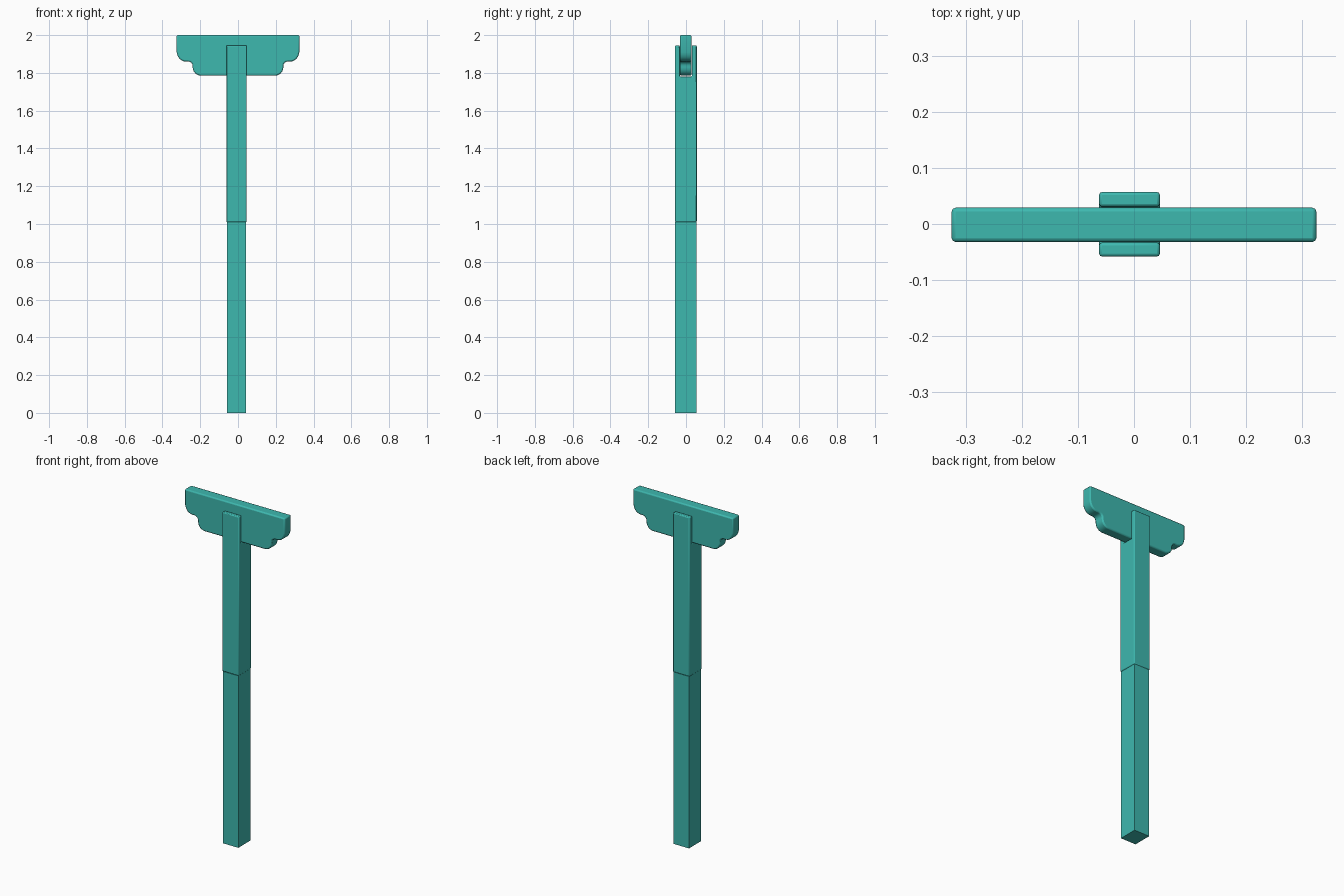
import bpy, bmesh, math
from mathutils import Vector

cube = bpy.data.objects.get("Cube")
if cube:
    bpy.data.objects.remove(cube, do_unlink=True)

teal = bpy.data.materials.new("teal")
teal.use_nodes = True
colour = (0.048, 0.48, 0.43, 1)
teal.diffuse_color = colour
teal.node_tree.nodes["Principled BSDF"].inputs["Base Color"].default_value = colour


def extrude_profile(name, points, place, start, end, bevel=0.0):
    """Extrude a 2D outline; place maps (u, v, depth) to a 3D point."""
    bm = bmesh.new()
    face = bm.faces.new([bm.verts.new(place(u, v, start)) for u, v in points])
    shift = Vector(place(0, 0, end)) - Vector(place(0, 0, start))
    result = bmesh.ops.extrude_face_region(bm, geom=[face], use_keep_orig=True)
    moved = [g for g in result["geom"] if isinstance(g, bmesh.types.BMVert)]
    bmesh.ops.translate(bm, verts=moved, vec=shift)
    bmesh.ops.recalc_face_normals(bm, faces=bm.faces[:])
    mesh = bpy.data.meshes.new(name)
    bm.to_mesh(mesh)
    bm.free()
    mesh.materials.append(teal)
    obj = bpy.data.objects.new(name, mesh)
    bpy.context.collection.objects.link(obj)
    if bevel:
        mod = obj.modifiers.new("rounded_edges", "BEVEL")
        mod.width = bevel
        mod.segments = 2
        mod.limit_method = "ANGLE"
        mod.angle_limit = math.radians(50)
    bpy.ops.object.select_all(action="DESELECT")
    obj.select_set(True)
    bpy.context.view_layer.objects.active = obj
    bpy.ops.object.shade_smooth_by_angle(angle=math.radians(35))
    return obj


def arc(cx, cz, radius, begin, finish, steps=6):
    angles = [math.radians(begin + (finish - begin) * i / steps) for i in range(steps + 1)]
    return [(cx + radius * math.cos(a), cz + radius * math.sin(a)) for a in angles]


def along_x(u, v, d):
    return (d, u, v)


def along_y(u, v, d):
    return (u, d, v)


# Lower post: plain square bar
lower = [(-0.057, 0), (0.055, 0), (0.055, 1.01), (-0.057, 1.01)]
extrude_profile("lower_post", lower, along_x, -0.058, 0.042)

# Upper post: slightly wider bar with a fork that grips the head
upper = [(-0.058, 1.01), (0.057, 1.01), (0.057, 1.945), (0.031, 1.945),
         (0.031, 1.78), (-0.033, 1.78), (-0.033, 1.945), (-0.058, 1.945)]
extrude_profile("upper_post", upper, along_x, -0.062, 0.046, 0.005)

# Head: flat stepped blade, right half of the outline mirrored
half = [(0.325, 2.0)]
half += [(0.325, 1.91)] + arc(0.275, 1.908, 0.048, 0, -90)[1:]
half += arc(0.263, 1.837, 0.023, 90, 180, 4)
half += arc(0.195, 1.83, 0.045, 0, -90)
outline = half + [(-x, z) for x, z in reversed(half)]
extrude_profile("head_blade", outline, along_y, -0.032, 0.029, 0.007)
